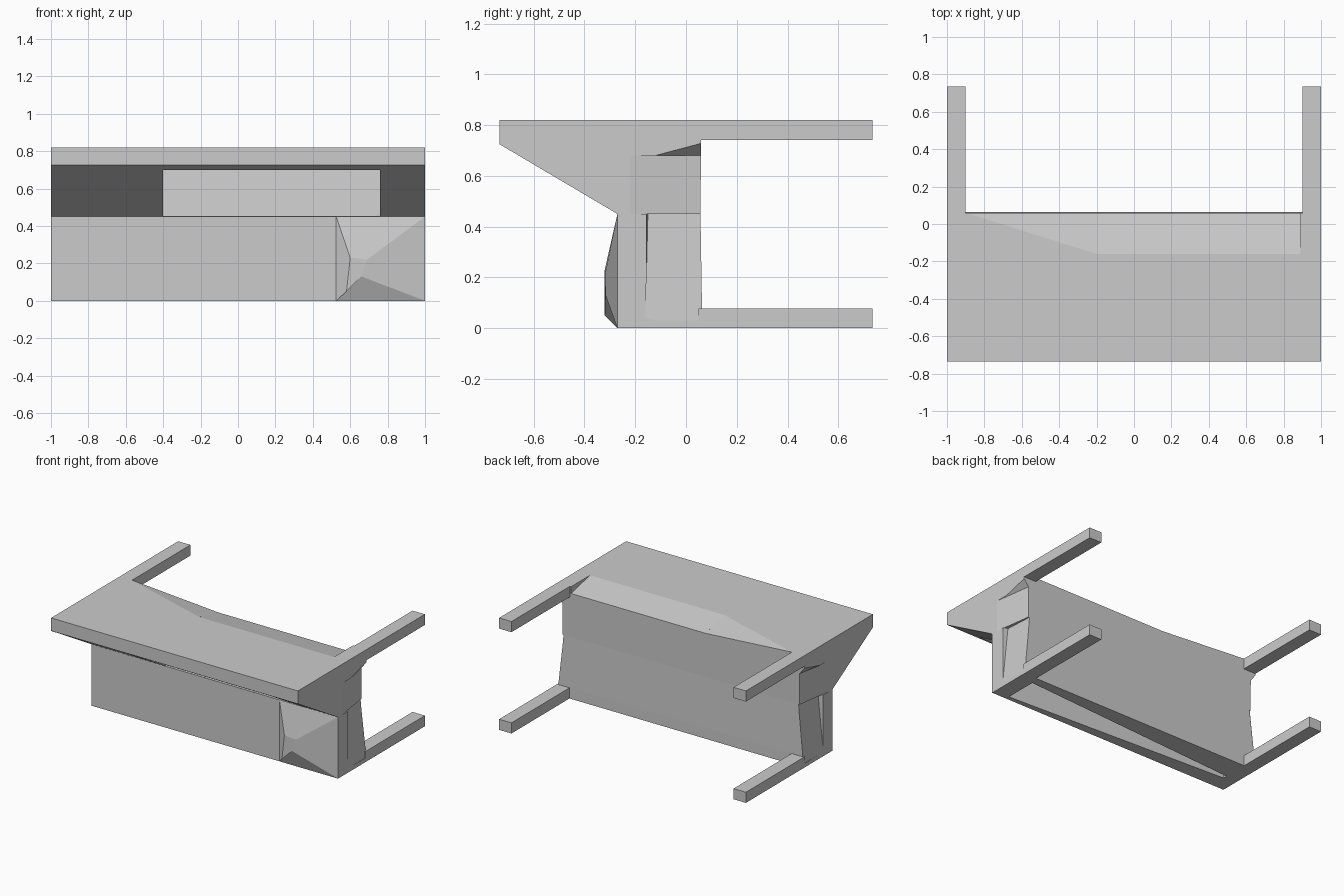
import bpy, bmesh

if "Cube" in bpy.data.objects:
    bpy.data.objects.remove(bpy.data.objects["Cube"])


def mesh_object(name, verts, faces):
    me = bpy.data.meshes.new(name)
    bm = bmesh.new()
    vs = [bm.verts.new(v) for v in verts]
    for f in faces:
        bm.faces.new([vs[i] for i in f])
    bmesh.ops.recalc_face_normals(bm, faces=bm.faces)
    bm.to_mesh(me)
    bm.free()
    ob = bpy.data.objects.new(name, me)
    bpy.context.collection.objects.link(ob)
    return ob


def loft(name, a, b):
    """Solid between two matching polygon loops."""
    n = len(a)
    faces = [list(range(n)), list(range(n, 2 * n))]
    faces += [[i, (i + 1) % n, n + (i + 1) % n, n + i] for i in range(n)]
    return mesh_object(name, list(a) + list(b), faces)


def prism_x(name, yz, x0, x1):
    return loft(name, [(x0, y, z) for y, z in yz], [(x1, y, z) for y, z in yz])


def prism_z(name, xy, z0, z1):
    return loft(name, [(x, y, z0) for x, y in xy], [(x, y, z1) for x, y in xy])


def box(name, x0, x1, y0, y1, z0, z1):
    return prism_x(name, [(y0, z0), (y1, z0), (y1, z1), (y0, z1)], x0, x1)


def cut(target, cutter):
    m = target.modifiers.new("cut", 'BOOLEAN')
    m.operation, m.solver, m.object = 'DIFFERENCE', 'EXACT', cutter
    bpy.context.view_layer.objects.active = target
    bpy.ops.object.modifier_apply(modifier=m.name)
    bpy.data.objects.remove(cutter)


# Main body: overhanging top, sloping underside, lower block
body = prism_x("body", [(-.735, .82), (-.735, .725), (-.27, .45), (-.27, 0),
                        (.063, 0), (.063, .08), (.057, .45), (.06, .82)], -1, 1)

# Opening under the overhang and tapered opening in the base
cut(body, prism_x("front_cutter", [(-.9, .452), (-.01, .452), (.02, .70), (-.9, .70)], -.4, .76))
cut(body, prism_z("base_cutter", [(.88, -.24), (.88, 0), (-.9, -.12), (-.9, -.15)], -.1, .5))

# Slanted back edge of the top: triangular part, then even part
for rim in ([(-.9, .06, .82), (-.2, -.16, .82), (-.2, .06, .77)],
            [(-.201, -.16, .82), (.89, -.16, .82), (.89, .1, .761), (-.201, .1, .761)]):
    cut(body, loft("edge_cutter", rim, [(x, y, .9) for x, y, z in rim]))

# Recesses in both ends, shallower towards the base
for s in (-1, 1):
    upper = [(s * 1.02, -.22), (s, -.22), (s * .955, .1), (s * 1.02, .1)]
    cut(body, loft("upper_recess_cutter", [(x, y, .448) for x, y in upper],
                   [(x, y, z) for (x, y), z in zip(upper, (.68, .68, .68, .765))]))
    cut(body, loft("lower_recess_cutter",
                   [(s * 1.02, -.16, .03), (s * 1.001, -.16, .03), (s * .995, .1, .03), (s * 1.02, .1, .03)],
                   [(s * 1.02, -.16, .45), (s * .965, -.15, .45), (s * .95, .1, .45), (s * 1.02, .1, .45)]))

# Four bars reaching back
for side, x0 in (("left", -1), ("right", .9)):
    for level, z0 in (("lower", 0), ("upper", .742)):
        box(f"{level}_{side}_bar", x0, x0 + .1, .05, .735, z0, z0 + .078)

# Faceted bulge on the front right
rim = [(.525, 0), (1, 0), (1, .45), (.525, .45)]
peak = [(.58, .05), (.66, .13), (.69, .22), (.6, .23)]
loft("front_bulge", [(x, -.2701, z) for x, z in rim],
     [(x, y, z) for (x, z), y in zip(peak, (-.32, -.317, -.317, -.32))])
